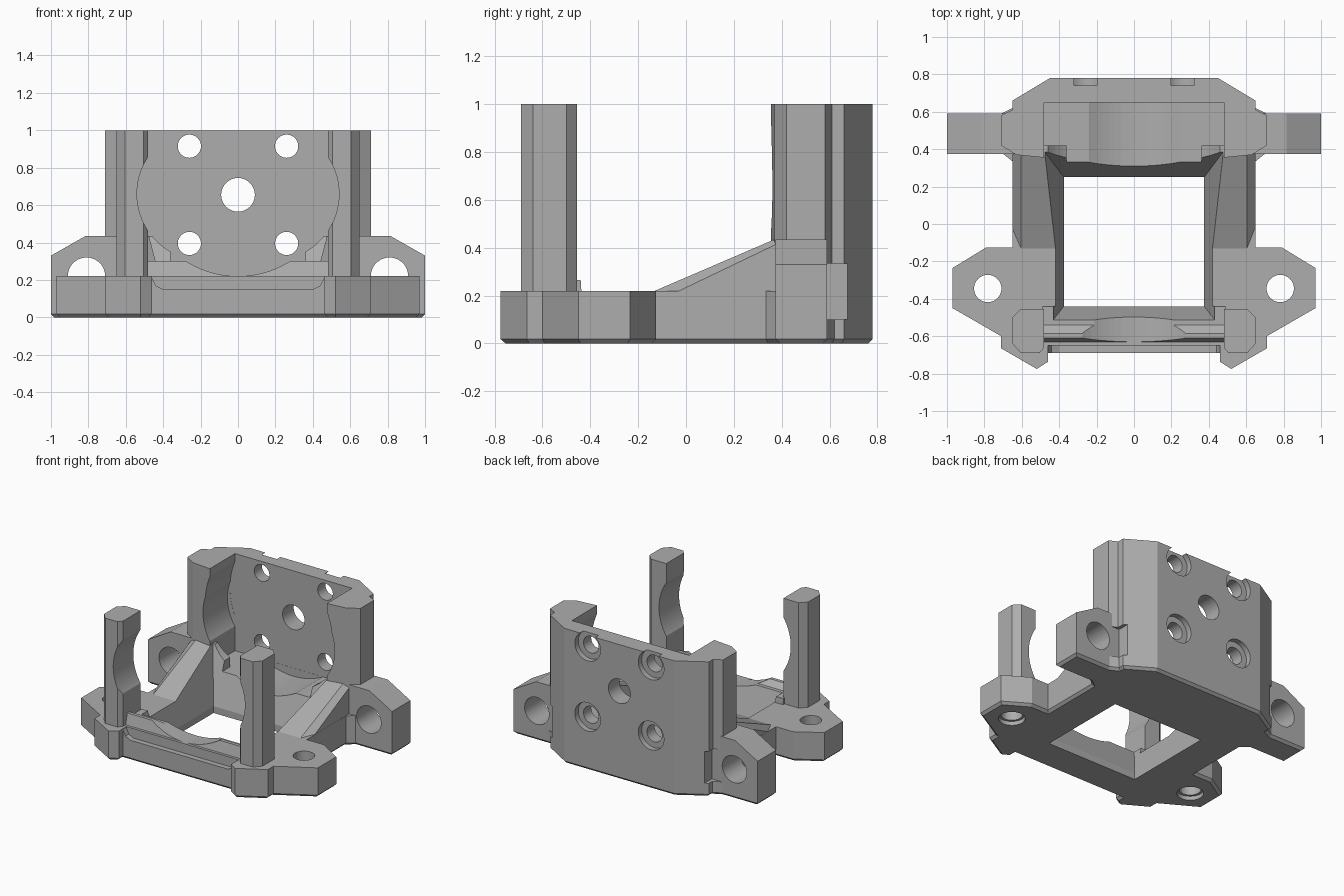
import bpy, bmesh, math
from mathutils import Vector

old = bpy.data.objects.get("Cube")
if old:
    bpy.data.objects.remove(old)

grey = bpy.data.materials.new("light_grey")
grey.use_nodes = True
colour = (0.42, 0.42, 0.42, 1)
grey.diffuse_color = colour
grey.node_tree.nodes["Principled BSDF"].inputs["Base Color"].default_value = colour


def finish(name, bm):
    bmesh.ops.recalc_face_normals(bm, faces=bm.faces)
    mesh = bpy.data.meshes.new(name)
    bm.to_mesh(mesh)
    bm.free()
    mesh.materials.append(grey)
    obj = bpy.data.objects.new(name, mesh)
    bpy.context.scene.collection.objects.link(obj)
    return obj


def prism(name, pts, axis, lo, hi, bevel=0, pick=None):
    """Extrude a 2D outline along an axis; optionally chamfer picked edges."""
    place = {"x": lambda p, d: (d, p[0], p[1]),
             "y": lambda p, d: (p[0], d, p[1]),
             "z": lambda p, d: (p[0], p[1], d)}[axis]
    bm = bmesh.new()
    face = bm.faces.new([bm.verts.new(place(p, lo)) for p in pts])
    ext = bmesh.ops.extrude_face_region(bm, geom=[face])
    move = Vector(place((0, 0), hi - lo))
    bmesh.ops.translate(bm, vec=move, verts=[v for v in ext["geom"] if isinstance(v, bmesh.types.BMVert)])
    bmesh.ops.recalc_face_normals(bm, faces=bm.faces)
    if bevel:
        edges = [e for e in bm.edges if pick(e.verts[0].co, e.verts[1].co)]
        bmesh.ops.bevel(bm, geom=edges, offset=bevel, segments=1, affect="EDGES")
    return finish(name, bm)


def disc(name, centre, r, axis, lo, hi, n=48):
    ring = [(centre[0] + r * math.cos(2 * math.pi * i / n),
             centre[1] + r * math.sin(2 * math.pi * i / n)) for i in range(n)]
    return prism(name, ring, axis, lo, hi)


def rect(a, b, c, d):
    return [(a, c), (b, c), (b, d), (a, d)]


def both(pts):
    """Close a right-hand outline with its mirror image."""
    return pts + [(-x, y) for x, y in reversed(pts)]


def flip(pts, s):
    return [(s * x, y) for x, y in pts]


# Cutters: tapered central opening
bm = bmesh.new()
rings = [(0.375, -0.44, 0.25, -0.1), (0.375, -0.44, 0.25, 0.05), (0.48, -0.575, 0.39, 0.45)]
loops = [[bm.verts.new((x, y, z)) for x, y in ((-w, f), (w, f), (w, b), (-w, b))]
         for w, f, b, z in rings]
for low, high in zip(loops, loops[1:]):
    for i in range(4):
        j = (i + 1) % 4
        bm.faces.new((low[i], low[j], high[j], high[i]))
bm.faces.new(loops[0])
bm.faces.new(loops[-1])
funnel = finish("funnel_cutter", bm)

# Cutters: pocket, its rounded clearances, and the front ledge
pocket = prism("pocket_cutter", rect(-0.48, 0.48, 0.28, 1.2), "y", -0.3, 0.65)
dip = disc("dip_cutter", (0, 0.74), 0.52, "y", -0.63, 0.649, 96)
bulges = [disc("bulge_cutter", (s * 0.184, 0.66), 0.356, "y", -0.8, 0.648, 96) for s in (1, -1)]
ledge = prism("ledge_cutter", both([(0.40, 0.15), (0.44, 0.17), (0.46, 0.21), (0.46, 0.4)]),
              "y", -0.9, -0.65)

# Cutters: screw holes
wall_holes = [disc("centre_hole_cutter", (0, 0.655), 0.09, "y", 0.5, 0.9)]
ear_holes, base_holes, notches = [], [], []
for s in (1, -1):
    for z in (0.395, 0.915):
        wall_holes.append(disc("screw_cutter", (s * 0.26, z), 0.062, "y", 0.5, 0.9))
        wall_holes.append(disc("recess_cutter", (s * 0.26, z), 0.105, "y", 0.74, 0.9))
    ear_holes.append(disc("ear_hole_cutter", (s * 0.81, 0.22), 0.10, "y", 0.3, 0.7))
    base_holes.append(disc("base_hole_cutter", (s * 0.782, -0.345), 0.073, "z", -0.1, 0.4))
    base_holes.append(disc("base_recess_cutter", (s * 0.782, -0.345), 0.09, "z", -0.1, 0.03))
    notches.append(prism("notch_cutter", flip(rect(0.625, 0.8, 0.10, 0.335), s), "y", 0.59, 0.8))
cutters = [funnel, pocket, dip, ledge] + bulges + wall_holes + ear_holes + base_holes + notches


def cut(obj, tools):
    for t in tools:
        mod = obj.modifiers.new("cut", "BOOLEAN")
        mod.operation, mod.solver, mod.object = "DIFFERENCE", "EXACT", t
    graph = bpy.context.evaluated_depsgraph_get()
    mesh = bpy.data.meshes.new_from_object(obj.evaluated_get(graph))
    obj.modifiers.clear()
    obj.data = mesh


# Base plate with chamfered underside
outline = [(0.46, -0.69), (0.46, -0.737), (0.52, -0.775), (0.71, -0.665), (0.71, -0.60),
           (0.97, -0.45), (0.97, -0.235), (0.79, -0.125), (0.65, -0.125), (0.65, 0.335),
           (0.70, 0.375), (1.0, 0.375), (1.0, 0.59), (0.71, 0.59), (0.65, 0.62),
           (0.65, 0.66), (0.45, 0.78)]
base = prism("base_plate", both(outline), "z", 0, 0.22, 0.018,
             lambda a, b: a.z < 0.01 and b.z < 0.01)
cut(base, [funnel, ledge] + base_holes + ear_holes + notches)

# Back wall with side blocks
wall_outline = [(0.47, 0.24), (0.48, 0.355), (0.63, 0.37), (0.71, 0.42), (0.71, 0.58),
                (0.65, 0.61), (0.65, 0.66), (0.45, 0.78)]
wall = prism("back_wall", both(wall_outline), "z", 0.1, 1.0)
cut(wall, [funnel, pocket, dip] + bulges + wall_holes + ear_holes + notches)

# Front cross bar with a shallow dip
bar = prism("front_bar", [(-0.65, 0.14), (-0.61, 0.30), (-0.585, 0.30), (-0.54, 0.265),
                          (-0.44, 0.265), (-0.43, 0.1), (-0.6, 0.1)], "x", -0.49, 0.49)
cut(bar, [funnel, dip])

for s, side in ((1, "left"), (-1, "right")):
    # Corner post
    post = prism("front_post_" + side,
                 flip([(0.48, -0.66), (0.505, -0.69), (0.605, -0.69), (0.65, -0.64),
                       (0.65, -0.50), (0.605, -0.455), (0.48, -0.455)], s), "z", 0.2, 1.0)
    cut(post, bulges)

    # Sloping side rail with chamfered outer edge
    x_in, x_out = sorted((s * 0.36, s * 0.649))
    rail = prism("side_rail_" + side,
                 [(-0.13, 0.1), (0.42, 0.1), (0.42, 0.435), (0.37, 0.435), (-0.13, 0.22)],
                 "x", x_in, x_out, 0.045,
                 lambda a, b: min(a.x * s, b.x * s) > 0.6 and min(a.z, b.z) > 0.15
                 and abs(a.y - b.y) > 0.1)
    cut(rail, [funnel] + bulges)

    # Mounting ear
    ear = prism("mounting_ear_" + side,
                flip([(0.6, 0.1), (1.0, 0.1), (1.0, 0.33), (0.815, 0.435), (0.6, 0.435)], s),
                "y", 0.375, 0.59)
    cut(ear, ear_holes)

for c in cutters:
    bpy.data.objects.remove(c)
